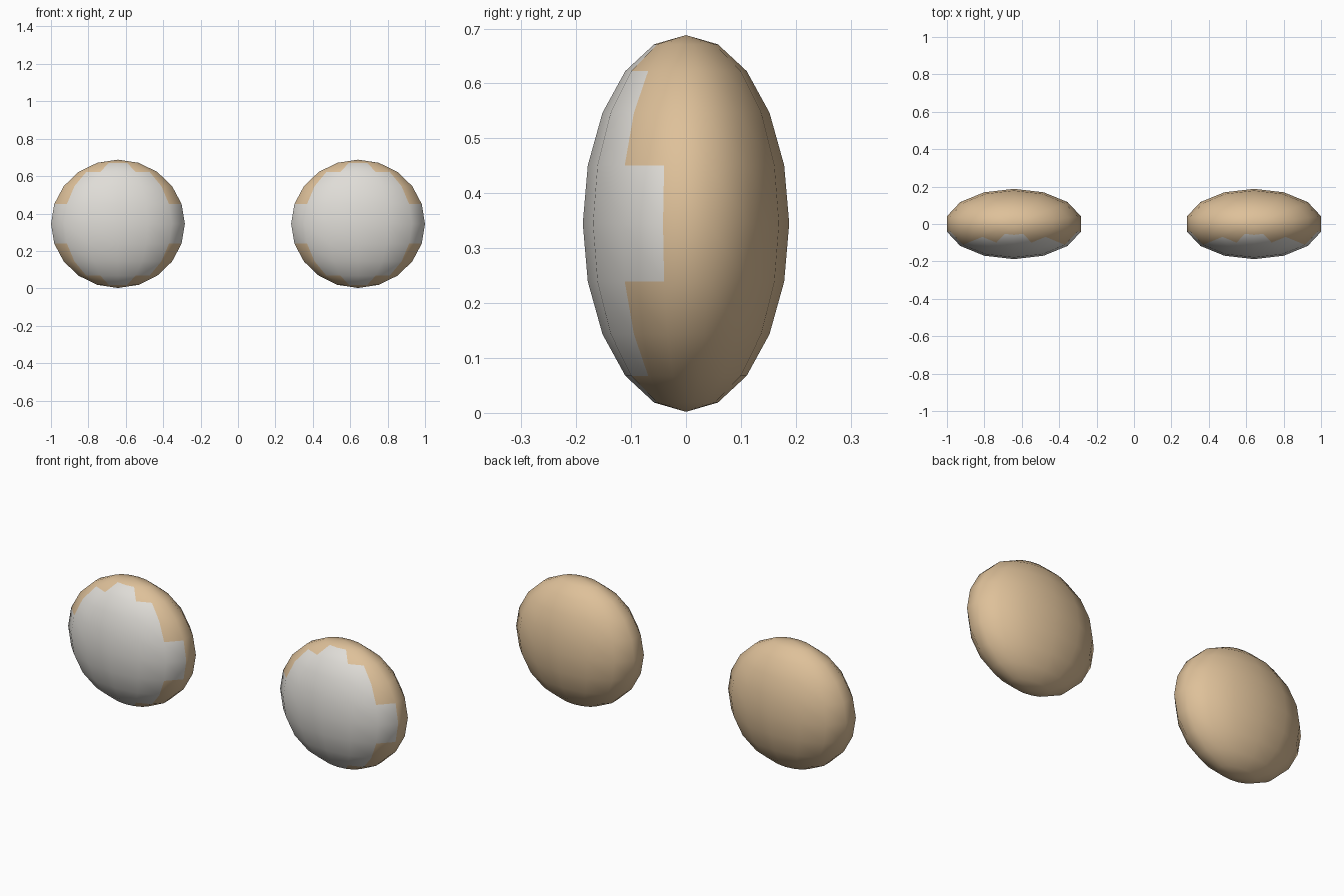
import bpy, bmesh
from mathutils import Matrix, Vector

if "Cube" in bpy.data.objects:
    bpy.data.objects.remove(bpy.data.objects["Cube"])


def material(name, rgb):
    m = bpy.data.materials.new(name)
    m.diffuse_color = (*rgb, 1)
    m.use_nodes = True
    m.node_tree.nodes["Principled BSDF"].inputs["Base Color"].default_value = m.diffuse_color
    return m


tan = material("warm tan", (0.73, 0.53, 0.32))
white = material("off white", (0.74, 0.72, 0.68))


def eye(name, x):
    bm = bmesh.new()
    bmesh.ops.create_uvsphere(bm, u_segments=14, v_segments=10, radius=1)
    # put a vertex meridian exactly at the front and back
    a = min((v.co for v in bm.verts), key=lambda c: (round(abs(c.z), 3), c.y))
    turn = Vector((0, -1)).angle_signed(a.xy.normalized(), 0)
    bmesh.ops.rotate(bm, verts=bm.verts, matrix=Matrix.Rotation(turn, 3, 'Z'))
    bm.normal_update()
    # whole faces near the front are white, the rest is tan
    for f in bm.faces:
        f.smooth = True
        f.material_index = 1 if f.normal.y < -0.41 else 0
    # flatten into an ellipsoid
    bmesh.ops.scale(bm, verts=bm.verts, vec=(0.367, 0.188, 0.343))
    me = bpy.data.meshes.new(name)
    bm.to_mesh(me)
    bm.free()
    me.materials.append(tan)
    me.materials.append(white)
    ob = bpy.data.objects.new(name, me)
    ob.location = (x, 0, 0.345)
    bpy.context.collection.objects.link(ob)


eye("left_eye", -0.642)
eye("right_eye", 0.642)
